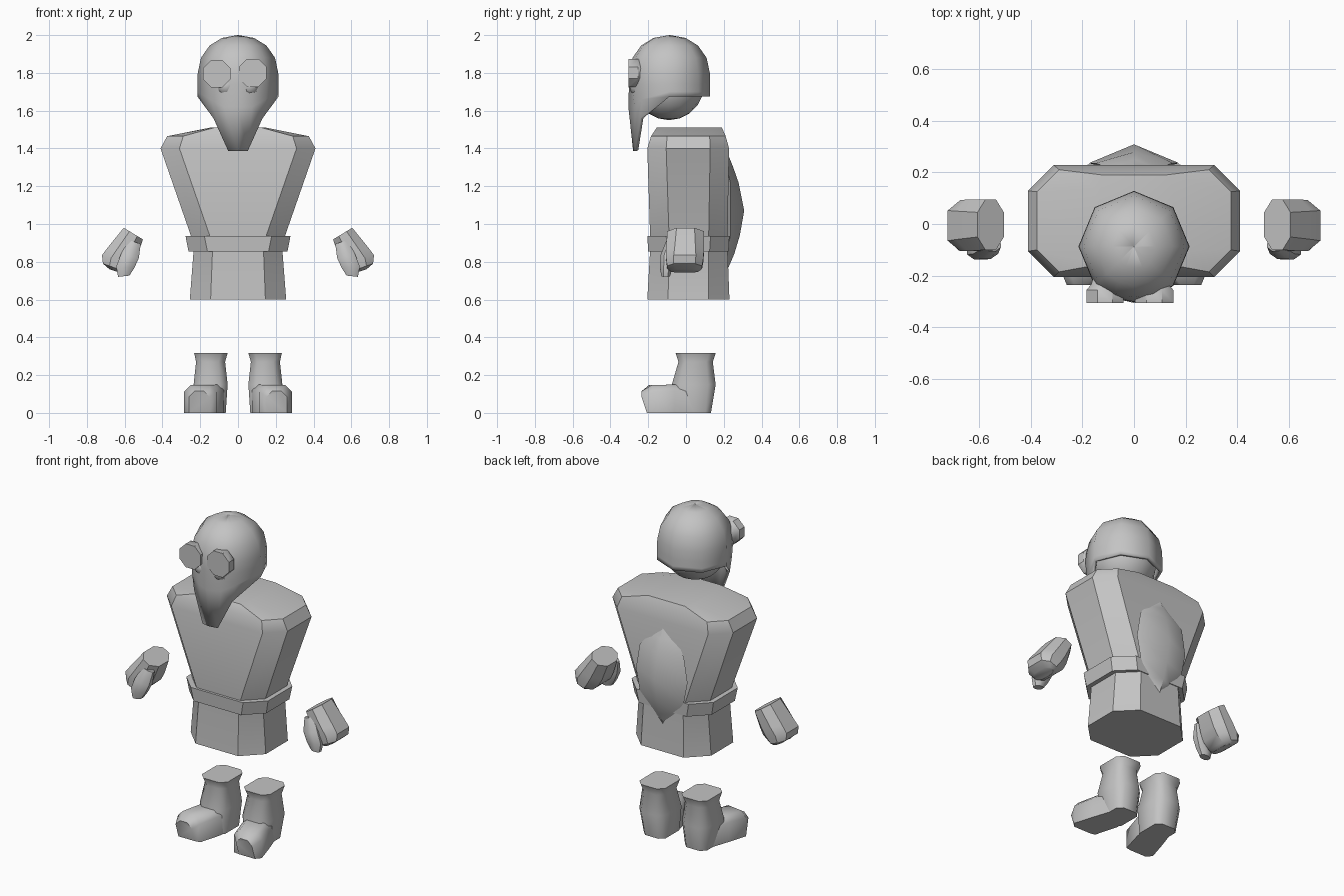
import bpy, bmesh, math

if "Cube" in bpy.data.objects:
    bpy.data.objects.remove(bpy.data.objects["Cube"])

grey = bpy.data.materials.new("plain_grey")
grey.diffuse_color = (0.55, 0.55, 0.55, 1)
grey.use_nodes = True
grey.node_tree.nodes["Principled BSDF"].inputs["Base Color"].default_value = grey.diffuse_color


def make(name, rings, caps=True, smooth=40, wrap=True):
    """Skin a list of equal-length rings of points."""
    bm = bmesh.new()
    vs = [[bm.verts.new(p) for p in r] for r in rings]
    n = len(rings[0])
    for a, b in zip(vs, vs[1:]):
        for i in range(n if wrap else n - 1):
            j = (i + 1) % n
            bm.faces.new((a[i], a[j], b[j], b[i]))
    if caps:
        bm.faces.new(vs[0][::-1])
        bm.faces.new(vs[-1])
    bmesh.ops.remove_doubles(bm, verts=bm.verts, dist=0.0005)
    bmesh.ops.recalc_face_normals(bm, faces=bm.faces)
    me = bpy.data.meshes.new(name)
    bm.to_mesh(me)
    bm.free()
    ob = bpy.data.objects.new(name, me)
    bpy.context.collection.objects.link(ob)
    me.materials.append(grey)
    bpy.ops.object.select_all(action='DESELECT')
    ob.select_set(True)
    bpy.context.view_layer.objects.active = ob
    bpy.ops.object.shade_smooth_by_angle(angle=math.radians(smooth))
    return ob


def octagon(x0, x1, y0, y1, c):
    """Chamfered rectangle."""
    return [(x0 + c, y0), (x1 - c, y0), (x1, y0 + c), (x1, y1 - c),
            (x1 - c, y1), (x0 + c, y1), (x0, y1 - c), (x0, y0 + c)]


def level(z, *box):
    return [(x, y, z) for x, y in octagon(*box)]


def flip(rings, s):
    return [[(s * x, y, z) for x, y, z in r] for r in rings]


# Torso: hips, waist, wide chest and sloping shoulders
shoulder = level(1.465, -.375, .375, -.185, .21, .085)
crown = [(x * 0.45, y, 1.51) for x, y, z in level(0, -.33, .33, -.155, .19, .05)]
make("torso", [level(.60, -.255, .255, -.205, .23, .11),
               level(.86, -.235, .235, -.19, .22, .10),
               level(.94, -.25, .25, -.19, .22, .10),
               level(1.40, -.41, .41, -.205, .228, .10),
               shoulder, crown])

# Belt band around the waist
make("belt", [level(.855, -.262, .262, -.2, .225, .10),
              level(.937, -.278, .278, -.205, .23, .10)], smooth=20)

# Leaf-shaped shell on the back, ridged down the middle
leaf = [(.77, .005, .225), (.84, .08, .255), (.94, .15, .285), (1.07, .175, .308),
        (1.22, .15, .278), (1.30, .09, .25), (1.37, .005, .222)]
make("back_shell", [[(-w, .235 if w > .1 else .215, z), (0, ridge, z),
                     (w, .235 if w > .1 else .215, z), (0, .19, z)]
                    for z, w, ridge in leaf], smooth=50)

# Head inside the helmet
bpy.ops.mesh.primitive_uv_sphere_add(segments=16, ring_count=10, radius=.185,
                                     location=(0, -.09, 1.735))
head = bpy.context.object
head.name = "head"
head.data.materials.append(grey)
bpy.ops.object.shade_smooth()

# Helmet: eight-sided dome whose front runs down into a pointed mask
angles = [math.radians(a) for a in (-90, -68, -45, 0, 45, 90, 135, 180, 225, 248)]
dome = [(2.0, .002), (1.985, .085), (1.945, .15), (1.88, .196), (1.80, .213), (1.74, .215)]
rings = [[(r * math.cos(a), -.087 + r * math.sin(a), z) for a in angles] for z, r in dome]
lower = [(0, -.305, 1.62), (.075, -.272, 1.62), (.148, -.235, 1.66)]
rim = [(0, -.28, 1.387), (.052, -.27, 1.387), (.13, -.24, 1.56)]
for front, zb in ((lower, 1.70), (rim, 1.675)):
    back = [(.215 * math.cos(a), -.087 + .215 * math.sin(a), zb) for a in angles[3:8]]
    rings.append(front + back + [(-x, y, z) for x, y, z in front[:0:-1]])
helmet = make("helmet", rings, caps=False, smooth=50)
shell = helmet.modifiers.new("thickness", 'SOLIDIFY')
shell.thickness = .018

# Goggles: octagonal cups, with rounded sockets beneath
for side, gx, gz, r in (("left", -.112, 1.795, .078), ("right", .078, 1.80, .08)):
    make(side + "_goggle",
         [[(gx * k + r * f * math.cos(math.pi * (i + .5) / 4), y,
            gz + r * f * math.sin(math.pi * (i + .5) / 4)) for i in range(8)]
          for y, f, k in ((-.305, 1, 1), (-.255, 1, 1), (-.235, .8, .97), (-.17, .6, .9))])
    s = -1 if gx < 0 else 1
    bpy.ops.mesh.primitive_uv_sphere_add(segments=10, ring_count=6, radius=.055,
                                         location=(s * .06, -.245, 1.73))
    socket = bpy.context.object
    socket.name = side + "_socket"
    socket.data.materials.append(grey)
    bpy.ops.object.shade_smooth()


def slanted(a, b, y0, y1, c):
    """Octagonal ring spanning the segment a-b in the xz plane."""
    return [(a[0] + (b[0] - a[0]) * t, y, a[1] + (b[1] - a[1]) * t)
            for t, y in octagon(0, 1, y0, y1, 0.0)] if c == 0 else [
        (a[0] + (b[0] - a[0]) * t, y, a[1] + (b[1] - a[1]) * t)
        for t, y in ((.3, y0), (.7, y0), (1, y0 + c), (1, y1 - c),
                     (.7, y1), (.3, y1), (0, y1 - c), (0, y0 + c))]


hand = [slanted((.503, .918), (.605, .98), -.10, .095, .05),
        slanted((.535, .83), (.69, .875), -.105, .095, .045),
        slanted((.56, .785), (.72, .835), -.105, .092, .04),
        slanted((.60, .75), (.715, .79), -.10, .085, .035),
        slanted((.625, .742), (.68, .76), -.08, .065, .03)]
thumb = [slanted((.515, .895), (.58, .915), -.105, -.06, .015),
         slanted((.525, .82), (.62, .84), -.135, -.06, .02),
         slanted((.55, .765), (.645, .775), -.138, -.07, .02),
         slanted((.575, .727), (.635, .72), -.13, -.085, .012)]
boot_shaft = [level(0, .065, .215, -.06, .132, .03),
              level(.15, .055, .235, -.075, .157, .04),
              level(.27, .068, .222, -.04, .142, .035),
              level(.317, .055, .232, -.055, .157, .035)]


def toe_ring(y, x0, x1, z1, c):
    return [(x, y, z) for x, z in ((x0, 0), (x1, 0), (x1, z1 - c), (x1 - c, z1),
                                   (x0 + c, z1), (x0, z1 - c))]


# Toe swings outwards from the ankle
boot_toe = [toe_ring(.06, .068, .21, .14, .03),
            toe_ring(-.06, .075, .25, .15, .03),
            [(x, y + (.19 - x) * -.15, z) for x, y, z in toe_ring(-.19, .115, .285, .147, .035)],
            [(x, y, z) for x, y, z in toe_ring(-.235, .15, .26, .115, .03)]]
# Pull the sole back under the toe tip
boot_toe[-1] = [(x, y + (.028 if z == 0 else 0), z) for x, y, z in boot_toe[-1]]

for side, s in (("left", -1), ("right", 1)):
    make(side + "_hand", flip(hand, s), smooth=35)
    make(side + "_thumb", flip(thumb, s), smooth=35)
    make(side + "_boot_shaft", flip(boot_shaft, s), smooth=50)
    make(side + "_boot_toe", flip(boot_toe, s), smooth=50)
